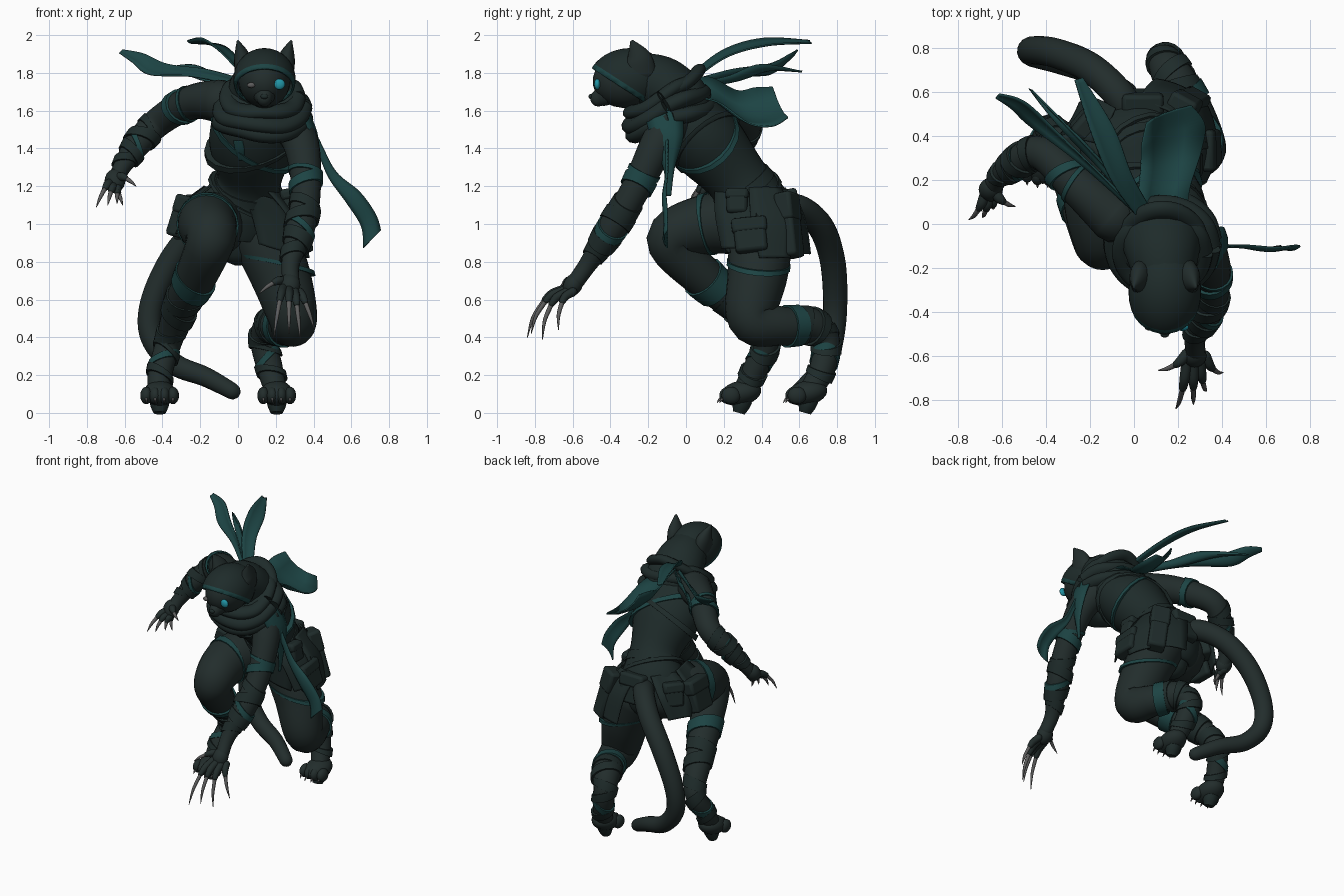
import bpy, bmesh, math
from mathutils import Vector, Matrix, Euler

cube = bpy.data.objects.get("Cube")
if cube:
    bpy.data.objects.remove(cube)


def material(name, rgb):
    m = bpy.data.materials.new(name)
    m.use_nodes = True
    m.diffuse_color = (*rgb, 1)
    m.node_tree.nodes["Principled BSDF"].inputs["Base Color"].default_value = (*rgb, 1)
    return m


FUR = material("charcoal_fur", (.016, .026, .025))
CLOTH = material("dark_cloth", (.013, .024, .023))
TEAL = material("teal_cloth", (.012, .058, .058))
CLAW = material("claw_grey", (.11, .11, .11))
EYE = material("glowing_cyan", (.015, .30, .38))


def finish(name, bm, *mats):
    bmesh.ops.recalc_face_normals(bm, faces=bm.faces)
    me = bpy.data.meshes.new(name)
    bm.to_mesh(me)
    bm.free()
    ob = bpy.data.objects.new(name, me)
    bpy.context.collection.objects.link(ob)
    for m in mats:
        me.materials.append(m)
    bpy.ops.object.select_all(action='DESELECT')
    bpy.context.view_layer.objects.active = ob
    ob.select_set(True)
    bpy.ops.object.shade_smooth_by_angle(angle=math.radians(50))
    return ob


def spline(st, t):
    """Smooth interpolation of a list of tuples at parameter t."""
    n = len(st) - 1
    i = min(max(int(t), 0), n - 1)
    u = t - i
    a, b, c, d = (Vector(st[min(max(k, 0), n)]) for k in (i - 1, i, i + 1, i + 2))
    return .5 * (2 * b + (c - a) * u + (2 * a - 5 * b + 4 * c - d) * u * u + (3 * b - a - 3 * c + d) * u ** 3)


def loft(name, st, mat, t0=0, t1=None, grow=0, tilt=0, rounded=True, sides=18, ref=(1, 0, 0)):
    """Tube through stations (x, y, z, radius[, depth radius])."""
    st = [s if len(s) == 5 else (*s, s[3]) for s in st]
    t1 = len(st) - 1 if t1 is None else t1
    steps = max(2, round((t1 - t0) * 7))
    rows, side = [], Vector(ref)
    for k in range(steps + 1):
        t = t0 + (t1 - t0) * k / steps
        p = spline(st, t)
        tan = (spline(st, t + .02).xyz - spline(st, t - .02).xyz).normalized()
        side = (side - tan * side.dot(tan)).normalized()
        rows.append((Vector(p[:3]), tan, side.copy(), max(p[3], .002) + grow, max(p[4], .002) + grow))
    if rounded:  # domed ends
        def dome(row, sign):
            c, tan, s, a, b = row
            return [(c + tan * sign * min(a, b) * math.sin(q), tan, s, a * math.cos(q), b * math.cos(q))
                    for q in (.5, 1.0, 1.4)]
        rows = dome(rows[0], -1)[::-1] + rows + dome(rows[-1], 1)
    bm = bmesh.new()
    rings = []
    for c, tan, s, a, b in rows:
        up = tan.cross(s)
        rings.append([bm.verts.new(c + s * a * math.cos(q) + up * b * math.sin(q) + tan * tilt * math.cos(q))
                      for q in (math.tau * j / sides for j in range(sides))])
    for r0, r1 in zip(rings, rings[1:]):
        for j in range(sides):
            k = (j + 1) % sides
            bm.faces.new((r0[j], r0[k], r1[k], r1[j]))
    bm.faces.new(rings[0])
    bm.faces.new(rings[-1])
    return finish(name, bm, mat)


def wraps(name, st, bands):
    """Cloth bands hugging a limb: (start, end, tilt, material)."""
    for i, (a, b, tilt, mat) in enumerate(bands):
        loft(f"{name}_{i + 1}", st, mat, a, b, .008 + .004 * (i % 2), tilt, rounded=False)


def ball(name, loc, r, mat, rot=(0, 0, 0)):
    bm = bmesh.new()
    bmesh.ops.create_uvsphere(bm, u_segments=20, v_segments=12, radius=1)
    bm.transform(Matrix.LocRotScale(Vector(loc), Euler(rot), Vector(r)))
    return finish(name, bm, mat)


def ribbon(name, pts, across, mat, curl=.15, across_end=None):
    """Cloth strip through (x, y, z, width), with a slight curl."""
    d0 = Vector(across).normalized()
    d1 = Vector(across_end or across).normalized()
    bm = bmesh.new()
    rows, n = [], 8 * (len(pts) - 1)
    for k in range(n + 1):
        t = k / 8
        p = spline(pts, t)
        d = d0.lerp(d1, k / n).normalized()
        tan = (spline(pts, t + .02) - spline(pts, t - .02)).xyz
        nor = tan.cross(d).normalized()
        rows.append([bm.verts.new(Vector(p[:3]) + d * p[3] * u + nor * p[3] * curl * (1 - 4 * u * u))
                     for u in (-.5, -.25, 0, .25, .5)])
    for r0, r1 in zip(rows, rows[1:]):
        for j in range(4):
            bm.faces.new((r0[j], r0[j + 1], r1[j + 1], r1[j]))
    ob = finish(name, bm, mat)
    mod = ob.modifiers.new("thickness", 'SOLIDIFY')
    mod.thickness = .009
    mod.offset = 0


def pouch(name, loc, size, rot):
    for part, s, dz in (("body", 1, 0), ("flap", 1.1, size[2] * .3)):
        bm = bmesh.new()
        bmesh.ops.create_cube(bm, size=1)
        h = size[2] * (1 if part == "body" else .45)
        bm.transform(Matrix.Translation((0, 0, dz)) @ Matrix.Diagonal((size[0] * s, size[1] * s, h, 1)))
        bm.transform(Matrix.LocRotScale(Vector(loc), Euler(rot), None))
        ob = finish(f"{name}_{part}", bm, CLOTH)
        mod = ob.modifiers.new("soft_edges", 'BEVEL')
        mod.width, mod.segments = .018, 2


# Torso, belt and straps
torso = [(.13, -.15, 1.64, .10, .10), (.11, -.02, 1.56, .22, .17), (.08, .11, 1.43, .235, .20),
         (.06, .27, 1.24, .17, .165), (.02, .36, 1.09, .22, .19), (0, .40, .94, .19, .17), (0, .40, .88, .10, .10)]
loft("torso", torso, CLOTH, sides=28)
wraps("belt", torso, [(3.15, 3.4, 0, CLOTH), (3.5, 3.62, .05, CLOTH)])
wraps("chest_strap", torso, [(1.78, 1.93, .12, TEAL), (1.9, 2.05, -.11, CLOTH)])
ribbon("chest_patch", [(.0, -.125, 1.44, .05), (.01, -.10, 1.39, .05), (.02, -.06, 1.34, .03)], (1, 0, 0), TEAL, curl=0)

# Head, muzzle, ears and eyes, tipped slightly forward
HEAD = Vector((.14, -.31, 1.765))
PITCH = Euler((.15, 0, 0))
ball("head", HEAD, (.14, .185, .15), FUR, PITCH)
loft("muzzle", [(.14, -.38, 1.73, .085, .08), (.14, -.43, 1.685, .062, .062), (.14, -.465, 1.665, .042, .045)], FUR)
ball("nose", (.14, -.502, 1.675), (.02, .014, .014), CLOTH)
ball("left_eye", (.22, -.47, 1.74), (.029, .016, .029), EYE)
ball("right_eye", (.07, -.47, 1.735), (.022, .014, .014), CLAW)
for side, s in (("left", 1), ("right", -1)):
    x = .14 + s * .105
    loft(f"{side}_ear", [(x, -.245, 1.80, .05, .09), (x + s * .012, -.25, 1.88, .045, .068),
                         (x + s * .035, -.285, 1.965, .008, .012)], FUR)

# Hood, opened at the face by a sloping cut with a teal hem
bm = bmesh.new()
bmesh.ops.create_uvsphere(bm, u_segments=32, v_segments=20, radius=1)
slope = Vector((0, 1, .89))
for cut, clear in ((-.38, True), (-.18, False)):
    bmesh.ops.bisect_plane(bm, geom=bm.verts[:] + bm.edges[:] + bm.faces[:], clear_inner=clear,
                           plane_co=slope * cut / slope.length_squared, plane_no=slope)
for f in bm.faces:
    f.material_index = int(f.calc_center_median().dot(slope) < -.18)
bm.transform(Matrix.LocRotScale(HEAD, PITCH, Vector((.165, .21, .165))))
hood = finish("hood", bm, CLOTH, TEAL)
hood.modifiers.new("thickness", 'SOLIDIFY').thickness = .012
loft("hood_drape", [(.14, -.25, 1.775, .135, .135), (.13, -.13, 1.735, .17, .155), (.12, -.02, 1.64, .20, .16)], CLOTH)

# Scarf folds around the neck
for i, (z, y, big, small, pitch) in enumerate(((1.67, -.13, .175, .05, .5), (1.61, -.105, .20, .06, .45),
                                               (1.55, -.08, .205, .06, .35), (1.70, -.08, .16, .045, .6))):
    ring = [(.13 + big * math.cos(q) * 1.03, y + big * math.sin(q) * .9,
             z + math.sin(q) * big * math.tan(pitch) * .9 + .012 * math.sin(3 * q + i), small, small * .75)
            for q in (math.tau * k / 12 for k in range(13))]
    loft(f"scarf_fold_{i + 1}", ring, CLOTH, rounded=False, sides=12)

# Flying scarf tails, shoulder cape and hanging strip
ribbon("scarf_tail_outer", [(.04, .02, 1.74, .09), (-.2, .25, 1.80, .10), (-.42, .44, 1.82, .11),
                            (-.53, .54, 1.88, .08), (-.62, .58, 1.915, .03)], (.7, -.6, .2), TEAL,
       across_end=(.5, .6, .5))
ribbon("scarf_tail_middle", [(.06, .02, 1.73, .08), (-.13, .24, 1.77, .1), (-.3, .42, 1.83, .12),
                             (-.47, .61, 1.81, .02)], (.8, -.5, .25), TEAL)
ribbon("scarf_tail_upper", [(.08, 0, 1.75, .07), (-.05, .2, 1.9, .10), (-.14, .42, 1.965, .11),
                            (-.25, .66, 1.965, .04)], (1, .3, -.35), TEAL)
ribbon("shoulder_cape", [(.14, .02, 1.72, .22), (.14, .15, 1.71, .27), (.17, .30, 1.62, .33),
                         (.18, .41, 1.62, .36), (.16, .50, 1.645, .27)], (1, .1, -.5), TEAL, across_end=(1, .4, -.8))
ribbon("shoulder_point", [(.34, -.12, 1.59, .20), (.395, -.10, 1.46, .17), (.41, -.09, 1.3, .06),
                          (.40, -.09, 1.15, .02)], (.1, 1, 0), TEAL)
ribbon("hanging_strip", [(.3, -.1, 1.6, .1), (.42, -.1, 1.42, .04), (.5, -.1, 1.26, .05), (.61, -.11, 1.14, .09),
                         (.69, -.1, 1.02, .10), (.71, -.1, .92, .13)], (.8, .15, .55), TEAL, across_end=(.7, 0, .7))

# Arms with wrapped sleeves
arms = {
    "right": [(-.09, .03, 1.65, .115), (-.24, .16, 1.645, .092), (-.415, .32, 1.545, .078),
              (-.535, .275, 1.42, .07), (-.615, .21, 1.30, .047), (-.645, .16, 1.23, .045)],
    "left": [(.25, -.06, 1.57, .11), (.335, -.15, 1.42, .095), (.36, -.27, 1.18, .078),
             (.33, -.39, .98, .078), (.28, -.51, .80, .05), (.28, -.58, .70, .045)]}
teal_bands = {"right": [(1.12, 1.2, .02, TEAL), (1.28, 1.42, -.03, TEAL)],
              "left": [(1.58, 1.66, .02, TEAL), (1.74, 1.96, -.03, TEAL)]}
for side, st in arms.items():
    loft(f"{side}_arm", st, FUR)
    wraps(f"{side}_arm_wrap", st, teal_bands[side] + [
        (2.3, 2.55, .03, CLOTH), (2.6, 2.9, -.03, CLOTH), (2.95, 3.12, .05, TEAL),
        (3.2, 3.5, .02, CLOTH), (3.55, 3.85, -.03, CLOTH)])

# Hands: finger bases, long curved claws to the tips, thumb last
hands = {
    "left": (((.24, -.63, .66), (.19, -.84, .40)), ((.27, -.64, .65), (.27, -.82, .42)),
             ((.30, -.63, .64), (.33, -.76, .39)), ((.325, -.60, .64), (.405, -.675, .44)),
             ((.24, -.59, .70), (.11, -.665, .63))),
    "right": (((-.675, .14, 1.22), (-.75, .02, 1.09)), ((-.66, .12, 1.20), (-.69, .03, 1.10)),
              ((-.64, .12, 1.19), (-.64, .07, 1.11)), ((-.65, .16, 1.19), (-.61, .11, 1.10)),
              ((-.63, .14, 1.25), (-.54, .08, 1.20)))}
for side, fingers in hands.items():
    c = sum((Vector(b) for b, _ in fingers), Vector()) / 5
    ball(f"{side}_palm", c + Vector((0, .02, .02)), (.055, .05, .065), FUR, (-.5, 0, 0))
    for i, (b, tip) in enumerate(fingers):
        b, tip = Vector(b), Vector(tip)
        bow = Vector((0, -.12, .10)) * (tip - b).length
        joint, root = b.lerp(tip, .2) + bow * .8, b.lerp(tip, .36) + bow
        loft(f"{side}_finger_{i + 1}", [(*b, .025), (*joint, .023), (*root, .018)], FUR, sides=10)
        loft(f"{side}_claw_{i + 1}", [(*root, .013), (*(b.lerp(tip, .7) + bow * .8), .010), (*tip, .002)],
             CLAW, sides=8)

# Legs with wraps
legs = {
    "right": [(-.10, .36, 1.0, .165), (-.16, .12, 1.0, .16), (-.145, -.08, .915, .13), (-.225, .09, .72, .11),
              (-.305, .28, .56, .09), (-.365, .42, .38, .07), (-.41, .36, .22, .065), (-.42, .31, .12, .06)],
    "left": [(.12, .40, .96, .17), (.22, .38, .74, .16), (.29, .35, .50, .13), (.26, .50, .46, .105),
             (.18, .66, .46, .095), (.14, .74, .38, .075), (.17, .72, .23, .068), (.20, .66, .12, .06)]}
strap_bands = {"right": [(.95, 1.1, .03, TEAL), (3.0, 3.35, .03, TEAL)],
               "left": [(.78, .87, .12, TEAL), (3.2, 3.55, .02, TEAL)]}
for side, st in legs.items():
    loft(f"{side}_leg", st, FUR, sides=24)
    wraps(f"{side}_leg_wrap", st, strap_bands[side] + [(3.6, 3.9, -.02, CLOTH), (4.0, 4.3, .03, CLOTH),
          (4.6, 4.9, -.03, CLOTH), (5.1, 5.4, .04, CLOTH), (5.5, 5.75, -.05, TEAL), (6.0, 6.3, .03, CLOTH)])

# Paws, toes, toe claws and heel pegs
for side, x, y in (("right", -.415, .29), ("left", .205, .64)):
    ball(f"{side}_foot", (x, y, .105), (.085, .11, .065), FUR, (.2, 0, 0))
    for i in range(4):
        u = i - 1.5
        tx, ty = x + u * .047, y - .07 + abs(u) * .012
        ball(f"{side}_toe_{i + 1}", (tx, ty, .092), (.032, .05, .046), FUR)
        loft(f"{side}_toe_claw_{i + 1}", [(tx, ty - .03, .08, .009), (tx, ty - .05, .07, .006),
                                          (tx, ty - .06, .055, .002)], CLAW, sides=8)
    loft(f"{side}_peg", [(x, y + .01, .07, .055), (x, y, .035, .048), (x, y - .01, 0, .033)], CLOTH,
         rounded=False, sides=10)

# Tail
loft("tail", [(0, .47, 1.07, .075), (-.07, .59, 1.085, .072), (-.20, .71, .99, .07), (-.35, .775, .81, .068),
              (-.455, .79, .58, .064), (-.455, .775, .40, .062), (-.34, .74, .26, .058), (-.17, .68, .19, .052),
              (-.03, .60, .115, .044)], FUR, ref=(0, 0, 1))

# Hip panels and pouches
for name, top, low, across in (("front", (.10, .16, 1.16), (.19, .215, .87), (1, .2, -.3)),
                               ("left_front", (.17, .24, 1.19), (.35, .27, .87), (.3, 1, 0)),
                               ("left_rear", (.20, .42, 1.19), (.35, .47, .82), (-.3, 1, 0)),
                               ("back", (.10, .53, 1.18), (.18, .63, .84), (-1, .35, 0)),
                               ("right_side", (-.16, .28, 1.20), (-.34, .25, .95), (-.2, 1, 0)),
                               ("right_rear", (-.13, .45, 1.19), (-.29, .48, .92), (.6, 1, 0))):
    mid = Vector(top).lerp(Vector(low), .5) + Vector((math.copysign(.03, top[0]), .01, .02))
    ribbon(f"{name}_hip_panel", [(*top, .18), (*mid, .23), (*low, .17)], across, CLOTH, curl=.05)
pouch("left_small_pouch", (.27, .27, 1.12), (.07, .11, .13), (0, -.2, 0))
pouch("left_large_pouch", (.34, .34, .94), (.08, .17, .18), (.1, -.25, 0))
pouch("left_rear_pouch", (.25, .55, .99), (.12, .09, .34), (.2, -.15, -.5))
pouch("back_pouch", (.04, .55, 1.08), (.17, .10, .20), (.2, 0, 0))
pouch("right_large_pouch", (-.31, .31, 1.04), (.09, .18, .22), (0, .3, 0))
pouch("right_rear_pouch", (-.22, .46, 1.07), (.08, .13, .16), (0, .2, -.7))
